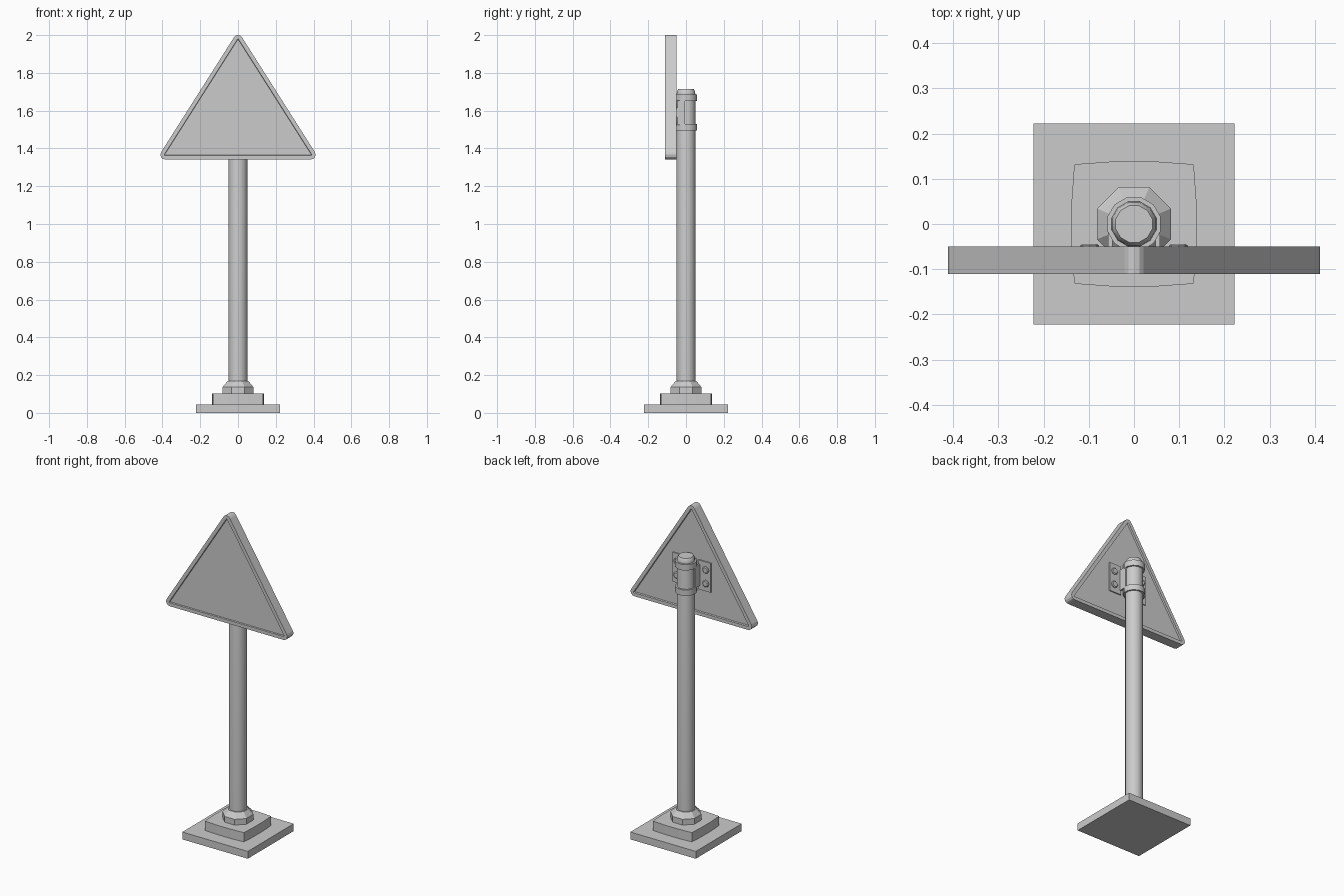
import bpy, bmesh, math
from mathutils import Vector

if "Cube" in bpy.data.objects:
    bpy.data.objects.remove(bpy.data.objects["Cube"])


def finish(name, bm, smooth=False):
    bmesh.ops.remove_doubles(bm, verts=bm.verts, dist=1e-5)
    bmesh.ops.recalc_face_normals(bm, faces=bm.faces)
    me = bpy.data.meshes.new(name)
    bm.to_mesh(me)
    bm.free()
    ob = bpy.data.objects.new(name, me)
    bpy.context.collection.objects.link(ob)
    if smooth:
        bpy.ops.object.select_all(action='DESELECT')
        ob.select_set(True)
        bpy.context.view_layer.objects.active = ob
        bpy.ops.object.shade_smooth_by_angle(angle=math.radians(35))
    return ob


def loft(name, loops, caps=True, closed=False, smooth=False):
    """Skin a series of equal-length point loops."""
    bm = bmesh.new()
    rings = [[bm.verts.new(p) for p in lp] for lp in loops]
    pairs = list(zip(rings, rings[1:]))
    if closed:
        pairs.append((rings[-1], rings[0]))
    for a, b in pairs:
        n = len(a)
        for i in range(n):
            j = (i + 1) % n
            bm.faces.new((a[i], a[j], b[j], b[i]))
    if caps and not closed:
        bm.faces.new(rings[0])
        bm.faces.new(rings[-1])
    return finish(name, bm, smooth)


def lathe(name, profile, sides, closed=False, smooth=False):
    """Turn (radius, z) points about z, with flats facing the axes."""
    loops = [[(r * math.cos(a), r * math.sin(a), z) for a in
              [2 * math.pi * (i + 0.5) / sides for i in range(sides)]]
             for r, z in profile]
    return loft(name, loops, closed=closed, smooth=smooth)


def box(name, x0, x1, y0, y1, z0, z1):
    return loft(name, [[(x0, y0, z), (x1, y0, z), (x1, y1, z), (x0, y1, z)]
                       for z in (z0, z1)])


# Stepped base: square slab and a slightly bulging upper block
box("base_slab", -.222, .222, -.222, .222, 0, .045)
side = [(-.132, -.132), (-.05, -.138), (.05, -.138)]
outline = []
for k in range(4):
    for x, y in side:
        for _ in range(k):
            x, y = -y, x
        outline.append((x, y))
loft("base_block", [[(x, y, z) for x, y in outline] for z in (.04, .102)])

# Octagonal collar and pole with chamfered cap
lathe("pole_collar", [(.088, .1), (.088, .137), (.06, .168)], 8)
lathe("pole", [(.051, .1), (.051, 1.69), (.049, 1.703), (.042, 1.715)], 12, smooth=True)


# Triangular sign panel with rounded corners and a raised rim on both faces
CORNERS = [Vector((-.386, 1.367)), Vector((.386, 1.367)), Vector((0, 1.975))]


def triangle(r, y, steps=5):
    pts = []
    for i, c in enumerate(CORNERS):
        d0 = c - CORNERS[i - 1]
        d1 = CORNERS[(i + 1) % 3] - c
        a0 = math.atan2(d0.y, d0.x) - math.pi / 2
        turn = (math.atan2(d1.y, d1.x) - math.pi / 2 - a0) % (2 * math.pi)
        for s in range(steps):
            a = a0 + turn * s / (steps - 1)
            pts.append((c.x + r * math.cos(a), y, c.y + r * math.sin(a)))
    return pts


loft("sign_panel", [triangle(r, y) for r, y in
                    [(.002, -.102), (.004, -.11), (.025, -.11),
                     (.025, -.05), (.004, -.05), (.002, -.06)]])

# Two clamp bands around the pole
for n, z in (("lower", 1.494), ("upper", 1.65)):
    lathe(f"clamp_band_{n}", [(.049, z), (.061, z), (.061, z + .036), (.049, z + .036)],
          12, closed=True, smooth=True)

# Mounting bracket: cheeks, flanges and bolts mirrored either side
for s, n in ((-1, "left"), (1, "right")):
    box(f"bracket_cheek_{n}", s * .048, s * .058, -.06, -.005, 1.525, 1.655)
    box(f"bracket_flange_{n}", s * .048, s * .13, -.062, -.053, 1.5, 1.68)
    for k, z in enumerate((1.548, 1.632)):
        loft(f"bolt_{n}_{k}",
             [[(s * .098 + r * math.cos(t), y, z + r * math.sin(t))
               for t in [math.pi * i / 4 for i in range(8)]]
              for r, y in ((.021, -.056), (.021, -.048), (.016, -.044))])
